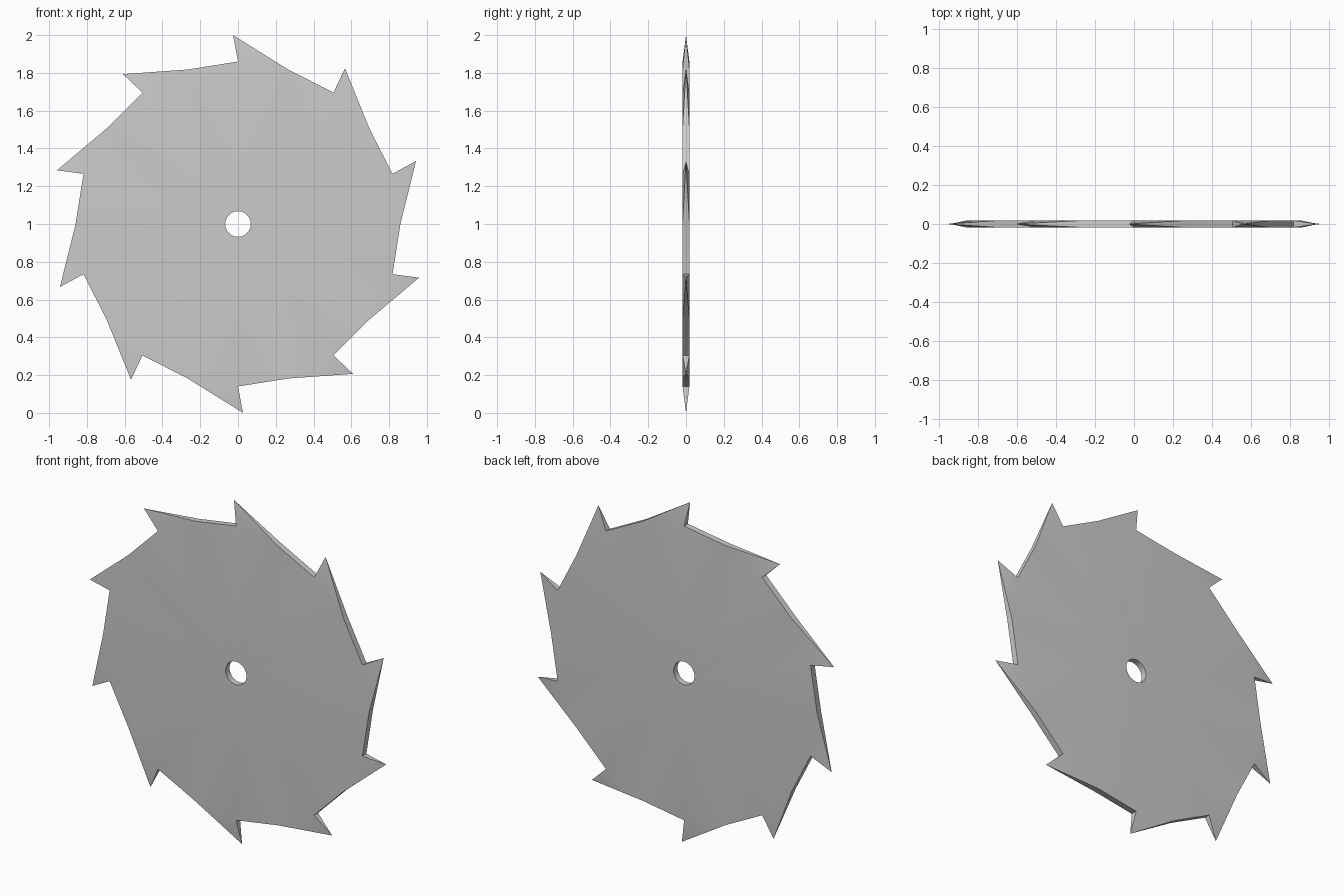
import bpy, bmesh
from math import sin, cos, radians

if "Cube" in bpy.data.objects:
    bpy.data.objects.remove(bpy.data.objects["Cube"])

TEETH = 10
N = TEETH * 2
R_HOLE, R_BODY, R_TIP = 0.068, 0.86, 1.0
HALF = 0.018

bm = bmesh.new()


def vert(radius, degrees, y):
    a = radians(degrees)
    return bm.verts.new((radius * cos(a), y, 1 + radius * sin(a)))


def ring(radius, y):
    # clockwise from the top when seen from the front
    return [vert(radius, 90 - i * 360 / N, y) for i in range(N)]


# flat disc with a round arbor hole
hole_f, hole_b = ring(R_HOLE, -HALF), ring(R_HOLE, HALF)
body_f, body_b = ring(R_BODY, -HALF), ring(R_BODY, HALF)
for i in range(N):
    j = (i + 1) % N
    bm.faces.new((hole_f[i], hole_f[j], body_f[j], body_f[i]))
    bm.faces.new((hole_b[i], body_b[i], body_b[j], hole_b[j]))
    bm.faces.new((hole_f[i], hole_b[i], hole_b[j], hole_f[j]))
    if i % 2:
        # plain rim section between teeth
        bm.faces.new((body_f[i], body_f[j], body_b[j], body_b[i]))
    else:
        # raked tooth narrowing to a point
        tip = vert(R_TIP, 91.5 - i * 360 / N, 0)
        bm.faces.new((body_f[i], body_f[j], tip))
        bm.faces.new((body_b[j], body_b[i], tip))
        bm.faces.new((body_b[i], body_f[i], tip))
        bm.faces.new((body_f[j], body_b[j], tip))

bmesh.ops.recalc_face_normals(bm, faces=bm.faces)
mesh = bpy.data.meshes.new("saw_blade")
bm.to_mesh(mesh)
bm.free()
blade = bpy.data.objects.new("saw_blade", mesh)
bpy.context.collection.objects.link(blade)

# smooth shading with crisp rim edges
bpy.context.view_layer.objects.active = blade
blade.select_set(True)
bpy.ops.object.shade_smooth_by_angle(angle=radians(30))
